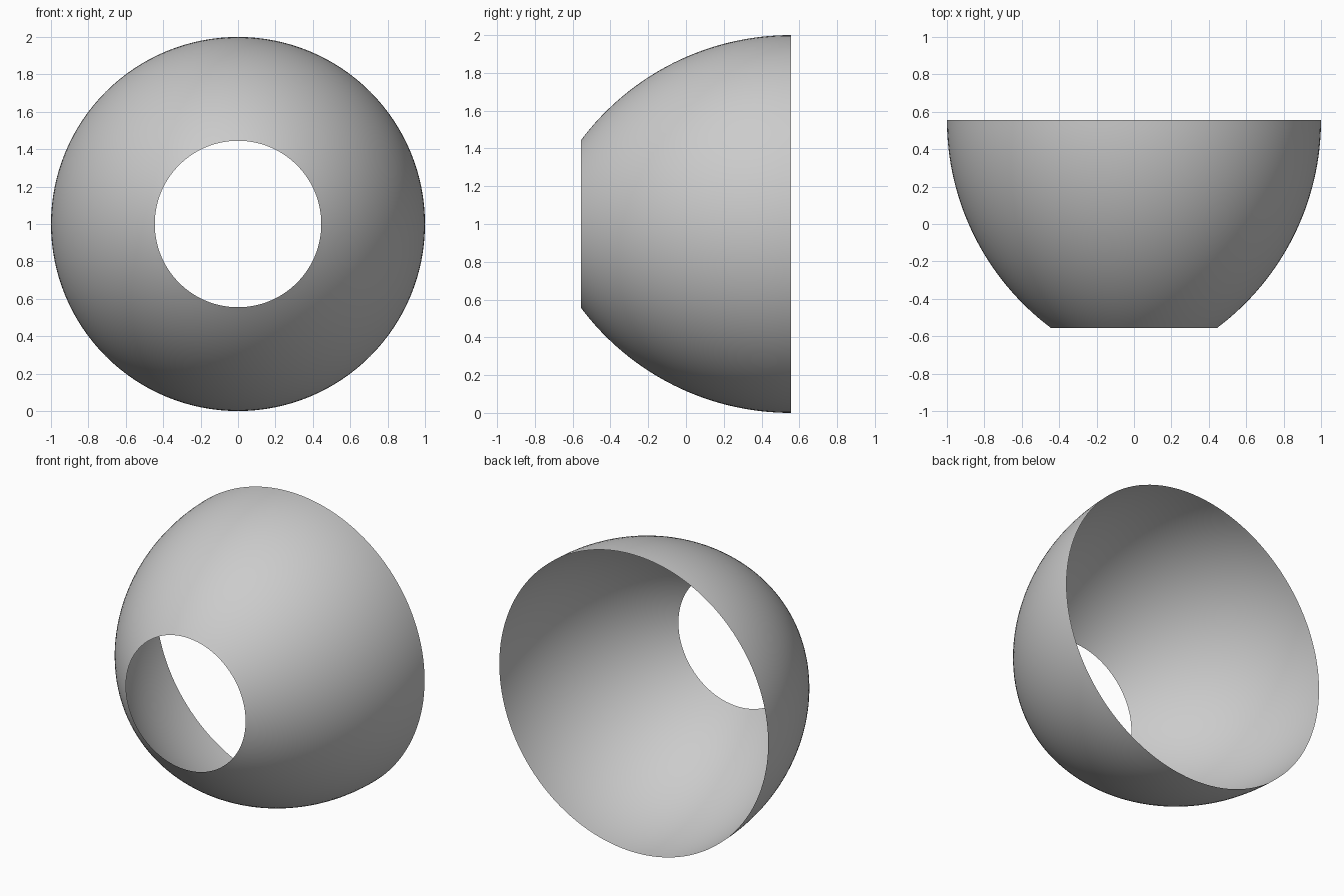
import bpy
import bmesh
from math import sin, cos, pi, atan
from mathutils import Matrix, Vector

cube = bpy.data.objects.get("Cube")
if cube:
    bpy.data.objects.remove(cube, do_unlink=True)

# Overall dimensions
HALF_DEPTH = 0.555
BACK_RADIUS = 1.0
FRONT_RADIUS = 0.445
RINGS = 32
SEGMENTS = 128

# Plain grey material
grey = bpy.data.materials.new("plain_grey")
grey.use_nodes = True
colour = (0.6, 0.6, 0.6, 1.0)
grey.diffuse_color = colour
grey.node_tree.nodes["Principled BSDF"].inputs["Base Color"].default_value = colour

# Arc profile: level at the wide back rim, curving in to the front opening
depth = 2 * HALF_DEPTH
sweep = 2 * atan((BACK_RADIUS - FRONT_RADIUS) / depth)
arc_radius = depth / sin(sweep)

bm = bmesh.new()
profile = []
for i in range(RINGS + 1):
    angle = sweep * i / RINGS
    radius = BACK_RADIUS - arc_radius * (1 - cos(angle))
    profile.append(bm.verts.new((0, HALF_DEPTH - arc_radius * sin(angle), 1 + radius)))
edges = [bm.edges.new(pair) for pair in zip(profile, profile[1:])]

# Revolve the profile into an open shell around the front-back axis
bmesh.ops.spin(bm, geom=profile + edges, cent=(0, 0, 1), axis=(0, 1, 0),
               angle=2 * pi, steps=SEGMENTS, use_merge=False)
bmesh.ops.remove_doubles(bm, verts=bm.verts[:], dist=0.0005)
bm.normal_update()

# Point the faces outwards
inward = [f for f in bm.faces
          if f.normal.dot(f.calc_center_median() - Vector((0, HALF_DEPTH, 1))) < 0]
bmesh.ops.reverse_faces(bm, faces=inward)

mesh = bpy.data.meshes.new("open_shade")
bm.to_mesh(mesh)
bm.free()
mesh.materials.append(grey)
shade = bpy.data.objects.new("open_shade", mesh)
bpy.context.collection.objects.link(shade)

# Smooth shading
for polygon in mesh.polygons:
    polygon.use_smooth = True
